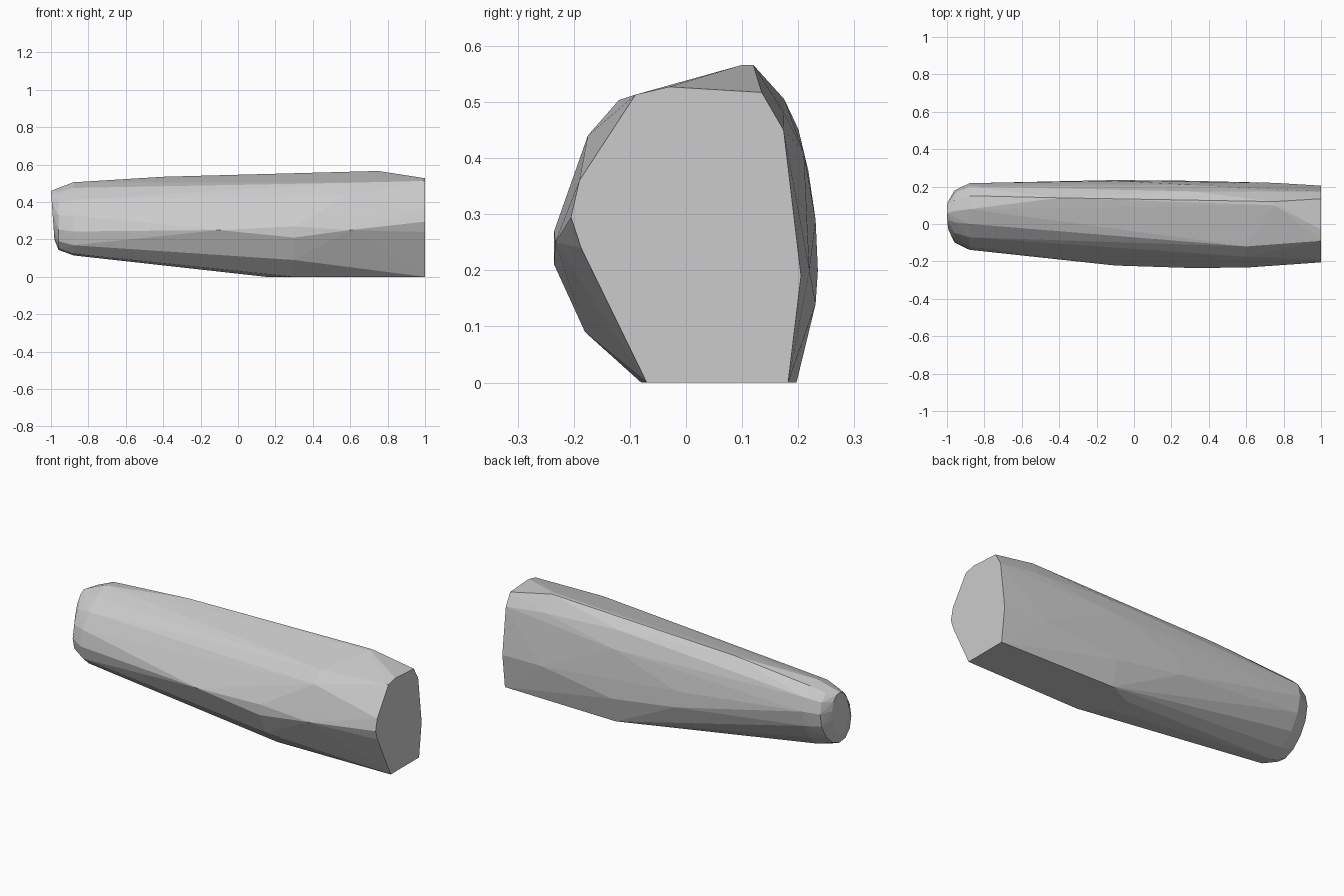
import bpy, bmesh
from math import cos, sin, tau

if "Cube" in bpy.data.objects:
    bpy.data.objects.remove(bpy.data.objects["Cube"])

# Key cross-section corners (y, z) of the faceted log, by x station
sections = {
    # flat cut end
    1.0: [(-.07, 0), (.182, 0), (.205, .19), (.174, .45), (.135, .517),
          (-.03, .527), (-.09, .513), (-.19, .36), (-.205, .295), (-.187, .24)],
    # ridge peak near the cut end
    .75: [(.22, .2), (.175, .48), (.12, .566), (.1, .566)],
    .6: [(-.233, .25), (-.12, .503), (-.175, .44)],
    # widest part, resting on the ground
    .3: [(-.08, 0), (.197, 0), (.231, .14), (.21, .41), (.175, .505),
         (-.235, .27), (-.235, .21), (-.18, .09)],
    .15: [(.02, 0), (.13, 0)],
    -.1: [(.235, .2), (.231, .29), (.21, .41), (-.222, .25)],
    -.4: [(.14, .535)],
}

# Rounded narrow tip: leaning ovals (x, y radius, z radius), last one slanted
tip_rings = [(-.88, .178, .197), (-.96, .139, .167), (-1, .08, .13)]
SIDES = 14


def tip_ring(x, ry, rz):
    for i in range(SIDES):
        t = tau * i / SIDES
        y, z = .04 + ry * cos(t), .31 + rz * sin(t + .35)
        if x == -1:
            z += .02
            yield x + .07 * (.46 - z), y, z
        else:
            yield x, y, z


# Wrap everything in one convex faceted body
bm = bmesh.new()
for x, ring in sections.items():
    for y, z in ring:
        bm.verts.new((x, y, z))
for ring in tip_rings:
    for point in tip_ring(*ring):
        bm.verts.new(point)
hull = bmesh.ops.convex_hull(bm, input=bm.verts[:])
junk = {g for g in hull["geom_interior"] + hull["geom_unused"] if isinstance(g, bmesh.types.BMVert)}
bmesh.ops.delete(bm, geom=list(junk), context='VERTS')
bmesh.ops.dissolve_limit(bm, angle_limit=.01, verts=bm.verts[:], edges=bm.edges[:])
bmesh.ops.recalc_face_normals(bm, faces=bm.faces[:])

mesh = bpy.data.meshes.new("faceted_log")
bm.to_mesh(mesh)
bm.free()
bpy.context.collection.objects.link(bpy.data.objects.new("faceted_log", mesh))
